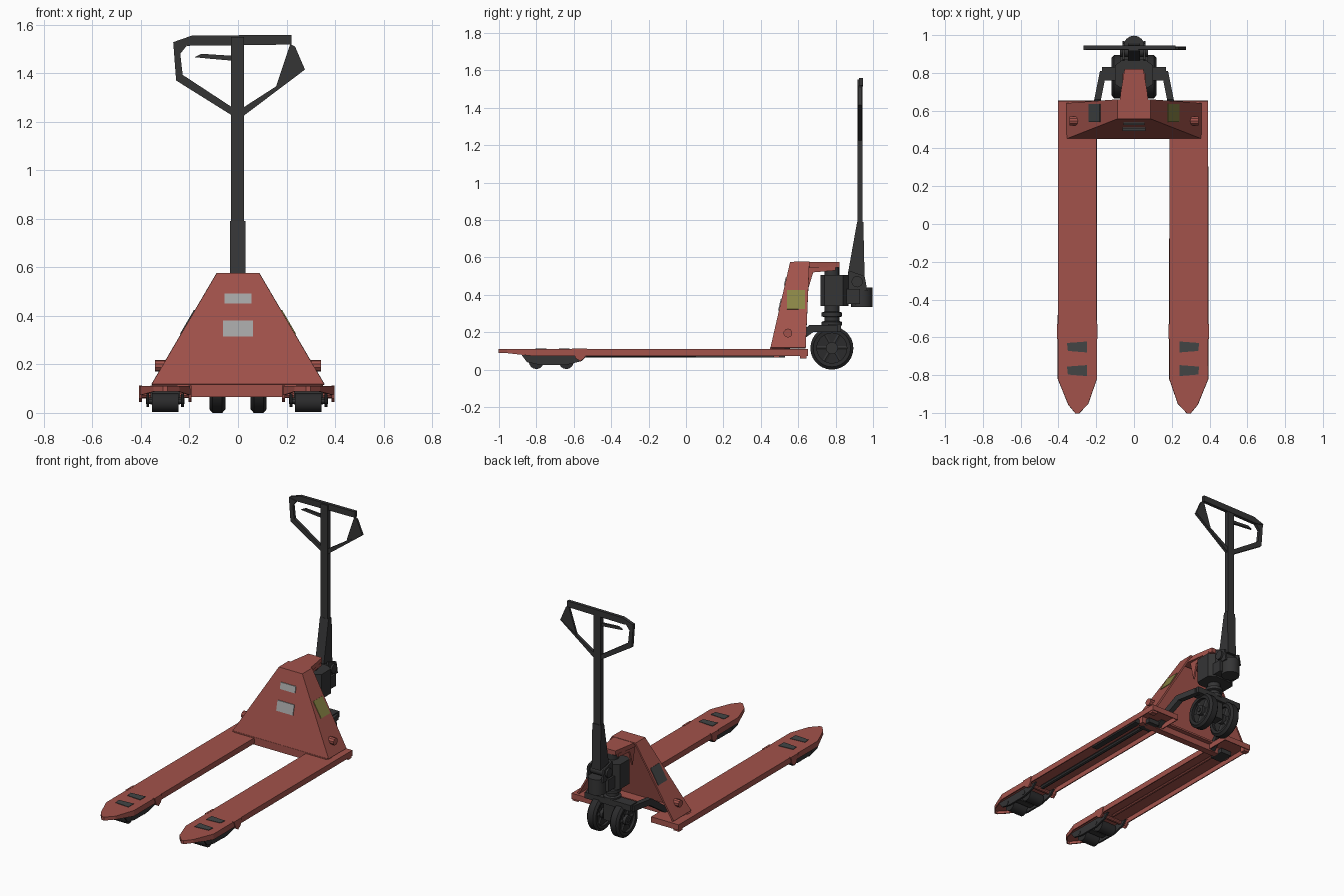
import bpy, bmesh, math
from mathutils import Vector

if "Cube" in bpy.data.objects:
    bpy.data.objects.remove(bpy.data.objects["Cube"])


def material(name, colour):
    m = bpy.data.materials.new(name)
    m.use_nodes = True
    m.diffuse_color = (*colour, 1)
    m.node_tree.nodes["Principled BSDF"].inputs["Base Color"].default_value = (*colour, 1)
    return m


RED = material("red paint", (0.36, 0.085, 0.07))
BLACK = material("black metal", (0.035, 0.035, 0.036))
RUBBER = material("dark rubber", (0.024, 0.024, 0.025))
GREY = material("grey label", (0.38, 0.38, 0.38))
YELLOW = material("yellow label", (0.25, 0.23, 0.06))
SLATE = material("slate label", (0.055, 0.06, 0.06))


def finish(name, bm, mat, smooth=False, thick=0):
    bmesh.ops.recalc_face_normals(bm, faces=bm.faces)
    me = bpy.data.meshes.new(name)
    bm.to_mesh(me)
    bm.free()
    me.materials.append(mat)
    ob = bpy.data.objects.new(name, me)
    bpy.context.collection.objects.link(ob)
    if thick:
        mod = ob.modifiers.new("thickness", "SOLIDIFY")
        mod.thickness, mod.offset = thick, 0
    if smooth:
        bpy.ops.object.select_all(action="DESELECT")
        ob.select_set(True)
        bpy.context.view_layer.objects.active = ob
        bpy.ops.object.shade_smooth_by_angle(angle=math.radians(35))
    return ob


def slab(name, pts, vec, mat):
    """Flat polygon extruded along a vector."""
    bm = bmesh.new()
    f = bm.faces.new([bm.verts.new(p) for p in pts])
    new = bmesh.ops.extrude_face_region(bm, geom=[f], use_keep_orig=True)["geom"]
    bmesh.ops.translate(bm, vec=vec, verts=[v for v in new if isinstance(v, bmesh.types.BMVert)])
    return finish(name, bm, mat)


def box(name, x, y, z, mat):
    pts = [(x[0], y[0], z[0]), (x[1], y[0], z[0]), (x[1], y[1], z[0]), (x[0], y[1], z[0])]
    return slab(name, pts, (0, 0, z[1] - z[0]), mat)


def upright(name, pts, y, depth, mat):
    """Outline in x and z, extruded along y."""
    return slab(name, [(a, y - depth / 2, b) for a, b in pts], (0, depth, 0), mat)


def lathe(name, profile, centre, axis, mat, steps=24):
    """Profile of (radius, distance along axis) turned about the axis."""
    bm = bmesh.new()
    turn = Vector((0, 0, 1)).rotation_difference(Vector(axis))
    rings = []
    for r, h in profile:
        ring = []
        for i in range(steps):
            a = math.tau * i / steps
            p = turn @ Vector((r * math.cos(a), r * math.sin(a), h))
            ring.append(bm.verts.new(p + Vector(centre)))
        rings.append(ring)
    for lo, hi in zip(rings, rings[1:]):
        for i in range(steps):
            j = (i + 1) % steps
            bm.faces.new((lo[i], lo[j], hi[j], hi[i]))
    bm.faces.new(rings[0])
    bm.faces.new(rings[-1])
    return finish(name, bm, mat, True)


def rod(name, a, b, r, mat, steps=16):
    d = Vector(b) - Vector(a)
    return lathe(name, [(r, 0), (r, d.length)], a, d.normalized(), mat, steps)


# Forks with their rollers, slots and brackets
FORK = [(0.10, 0.65), (0.10, -0.82), (0.045, -0.955), (0.008, -1.0),
        (-0.008, -1.0), (-0.055, -0.95), (-0.10, -0.82), (-0.10, 0.65)]
for side, s in (("left", 1), ("right", -1)):
    cx = 0.295 * s - 0.005

    bm = bmesh.new()
    top = bm.faces.new([bm.verts.new((cx + s * x, y, 0.108)) for x, y in FORK])
    skirt = bmesh.ops.extrude_edge_only(bm, edges=top.edges[:])["geom"]
    for v in skirt:
        if isinstance(v, bmesh.types.BMVert):
            v.co.z -= 0.02 if v.co.y < -0.9 else 0.035
    finish(side + "_fork", bm, RED, thick=0.008)

    for y in (-0.65, -0.775):
        pts = [(cx - s * 0.05, y - 0.03, 0.112), (cx + s * 0.05, y - 0.022, 0.112),
               (cx + s * 0.055, y + 0.02, 0.112), (cx - s * 0.05, y + 0.028, 0.112)]
        slab(side + "_fork_slot", pts, (0, 0, 0.003), SLATE)
    for y in (-0.80, -0.64):
        rod(side + "_roller", (cx - 0.055, y, 0.043), (cx + 0.055, y, 0.043), 0.04, RUBBER)
        rod(side + "_roller_pin", (cx - 0.08, y, 0.05), (cx + 0.08, y, 0.05), 0.014, BLACK, 10)
    for e in (-1, 1):
        x = cx + e * 0.066
        pts = [(x, -0.88, 0.08), (x, -0.85, 0.04), (x, -0.78, 0.025), (x, -0.64, 0.025),
               (x, -0.56, 0.045), (x, -0.52, 0.08)]
        slab(side + "_roller_frame", pts, (e * 0.012, 0, 0), BLACK)
        x = cx + e * 0.096
        pts = [(x, -0.61, 0.112), (x, -0.59, 0.06), (x, -0.565, 0.045), (x, -0.54, 0.065), (x, -0.53, 0.112)]
        slab(side + "_axle_bracket", pts, (e * 0.012, 0, 0), RED)
    box(side + "_roller_yoke", (cx - 0.06, cx + 0.06), (-0.74, -0.70), (0.035, 0.095), BLACK)
    rod(side + "_axle", (cx - 0.1, -0.57, 0.075), (cx + 0.1, -0.57, 0.075), 0.014, RED, 10)

    # Rear foot of the fork and lifting linkage
    box(side + "_rear_foot", (cx + s * 0.06, cx + s * 0.1), (0.61, 0.645), (0.06, 0.108), RED)
    box(side + "_link_pivot", (cx - 0.05, cx + 0.03), (0.43, 0.53), (0.065, 0.095), BLACK)
    link = [(0.46, 0.085), (0.66, 0.238), (0.81, 0.238), (0.81, 0.20), (0.68, 0.20), (0.49, 0.065)]
    slab(side + "_lift_link", [(s * (0.25 - (y - 0.46) * 0.2), y, z) for y, z in link],
         (-s * 0.035, 0, 0), BLACK)

box("push_bar", (0.345, 0.384), (0.05, 0.47), (0.066, 0.096), BLACK)
rod("push_rod", (0.29, 0.45, 0.08), (0.29, -0.55, 0.08), 0.014, BLACK, 8)
rod("short_push_rod", (-0.29, 0.45, 0.088), (-0.29, -0.55, 0.088), 0.009, RED, 8)

# Cross beam
box("cross_beam", (-0.36, 0.35), (0.455, 0.50), (0.065, 0.112), RED)
box("beam_lip", (-0.35, 0.345), (0.45, 0.53), (0.106, 0.118), RED)

# Tapered housing, open at the back
BASE_X, TOP_X, BASE_Z, TOP_Z = 0.352, 0.085, 0.115, 0.572


def housing(x, z, back):
    """Point on the housing: x is -1..1 across, back is 0..1 from front to rear."""
    t = (z - BASE_Z) / (TOP_Z - BASE_Z)
    front, rear = 0.455 + 0.105 * t, 0.64 + 0.02 * t
    return Vector((x * (BASE_X + (TOP_X - BASE_X) * t), front + (rear - front) * back, z))


bm = bmesh.new()
v = {(x, z, b): bm.verts.new(housing(x, z, b))
     for x in (-1, 1) for z in (BASE_Z, TOP_Z) for b in (0, 1)}
bm.faces.new((v[-1, BASE_Z, 0], v[1, BASE_Z, 0], v[1, TOP_Z, 0], v[-1, TOP_Z, 0]))
bm.faces.new((v[-1, TOP_Z, 0], v[1, TOP_Z, 0], v[1, TOP_Z, 1], v[-1, TOP_Z, 1]))
for x in (-1, 1):
    bm.faces.new((v[x, BASE_Z, 0], v[x, BASE_Z, 1], v[x, TOP_Z, 1], v[x, TOP_Z, 0]))
finish("housing", bm, RED, thick=0.012)

slab("housing_arm", [(-0.085, 0.57, 0.545), (0.085, 0.57, 0.545), (0.07, 0.70, 0.545),
                     (0.05, 0.82, 0.545), (-0.05, 0.82, 0.545), (-0.07, 0.70, 0.545)], (0, 0, 0.03), RED)
for s in (-1, 1):
    slab("arm_gusset", [(s * 0.06, 0.62, 0.55), (s * 0.06, 0.80, 0.55), (s * 0.06, 0.80, 0.53),
                        (s * 0.06, 0.68, 0.52), (s * 0.06, 0.65, 0.42)], (-s * 0.012, 0, 0), RED)
    rod("side_peg", (s * 0.28, 0.545, 0.195), (s * 0.342, 0.545, 0.195), 0.024, RED, 10)

# Labels on the housing
for half, lo, hi in ((0.056, 0.45, 0.492), (0.062, 0.315, 0.38)):
    pts = [(x, housing(0, z, 0).y - 0.004, z) for x, z in ((-half, lo), (half, lo), (half, hi), (-half, hi))]
    slab("front_label", pts, (0, -0.005, 0), GREY)
for s, mat in ((1, YELLOW), (-1, SLATE)):
    slope = Vector((s * (TOP_Z - BASE_Z), 0, BASE_X - TOP_X)).normalized()
    pts = []
    for y, z in ((0.54, 0.32), (0.635, 0.32), (0.635, 0.42), (0.54, 0.42)):
        p = housing(s, z, 0)
        p.y = y
        pts.append(p + slope * 0.004)
    slab("side_label", pts, slope * 0.005, mat)

# Steering wheels
WY, WZ = 0.78, 0.115
TYRE = [(0.08, -0.012), (0.08, -0.03), (0.10, -0.033), (0.115, -0.02),
        (0.115, 0.02), (0.10, 0.033), (0.08, 0.03), (0.08, 0.012)]
for s in (-1, 1):
    c = (s * 0.085, WY, WZ)
    lathe("steer_tyre", TYRE, c, (1, 0, 0), RUBBER, 28)
    lathe("steer_hub", [(0.032, -0.034), (0.032, 0.034)], c, (1, 0, 0), BLACK)
    for i in range(6):
        d = Vector((0, math.cos(i * math.tau / 6), math.sin(i * math.tau / 6)))
        rod("wheel_spoke", Vector(c) + d * 0.025, Vector(c) + d * 0.085, 0.018, BLACK, 6)
rod("steer_axle", (-0.125, WY, WZ), (0.125, WY, WZ), 0.014, BLACK)
box("wheel_fork", (-0.04, 0.04), (0.745, 0.815), (0.09, 0.24), BLACK)
box("steer_crossbar", (-0.17, 0.17), (0.76, 0.83), (0.205, 0.245), BLACK)

# Hydraulic pump
lathe("pump_column", [(0.055, 0), (0.055, 0.02), (0.04, 0.025), (0.04, 0.045), (0.055, 0.05), (0.055, 0.07),
                      (0.04, 0.075), (0.04, 0.12)], (0, WY, 0.235), (0, 0, 1), BLACK)
slab("pump_body", [(-0.10, 0.74, 0.34), (-0.07, 0.72, 0.34), (0.07, 0.72, 0.34), (0.10, 0.74, 0.34),
                   (0.10, 0.84, 0.34), (0.06, 0.87, 0.34), (-0.06, 0.87, 0.34), (-0.10, 0.84, 0.34)],
     (0, 0, 0.165), BLACK)
rod("pump_piston", (0, WY, 0.50), (0, WY, 0.548), 0.04, BLACK)
rod("pump_reservoir", (0, 0.94, 0.335), (0, 0.94, 0.44), 0.057, BLACK)
box("pump_bridge", (-0.075, 0.075), (0.84, 0.93), (0.35, 0.43), BLACK)
rod("handle_pivot", (-0.075, 0.915, 0.47), (0.075, 0.915, 0.47), 0.03, BLACK)
for s in (-1, 1):
    slab("pivot_cheek", [(s * 0.05, 0.85, 0.42), (s * 0.05, 0.97, 0.42), (s * 0.05, 0.955, 0.50),
                         (s * 0.05, 0.87, 0.53)], (s * 0.012, 0, 0), BLACK)

# Handle column, grip loop and release lever
HY = 0.93
slab("handle_socket", [(-0.033, 0.865, 0.51), (-0.033, 0.955, 0.49), (-0.033, 0.948, 0.79),
                       (-0.033, 0.915, 0.79)], (0.064, 0, 0), BLACK)
upright("handle_column", [(-0.028, 0.5), (0.024, 0.5), (0.024, 1.55), (-0.028, 1.55)], HY, 0.028, BLACK)
upright("grip_bar", [(-0.19, 1.555), (-0.267, 1.528), (-0.21, 1.513), (0.22, 1.518), (0.22, 1.558)],
        HY + 0.005, 0.022, BLACK)
upright("right_grip_loop", [(-0.267, 1.528), (-0.255, 1.37), (-0.028, 1.228), (-0.028, 1.262),
                            (-0.228, 1.393), (-0.238, 1.48), (-0.21, 1.515)], HY, 0.02, BLACK)
upright("left_grip_strut", [(0.024, 1.225), (0.276, 1.415), (0.156, 1.345), (0.024, 1.26)], HY, 0.02, BLACK)
upright("left_grip_panel", [(0.215, 1.52), (0.235, 1.51), (0.276, 1.415), (0.156, 1.342)], HY, 0.014, BLACK)
upright("release_lever", [(-0.18, 1.466), (-0.15, 1.48), (-0.028, 1.472), (-0.028, 1.452), (-0.12, 1.46)],
        HY, 0.014, BLACK)
